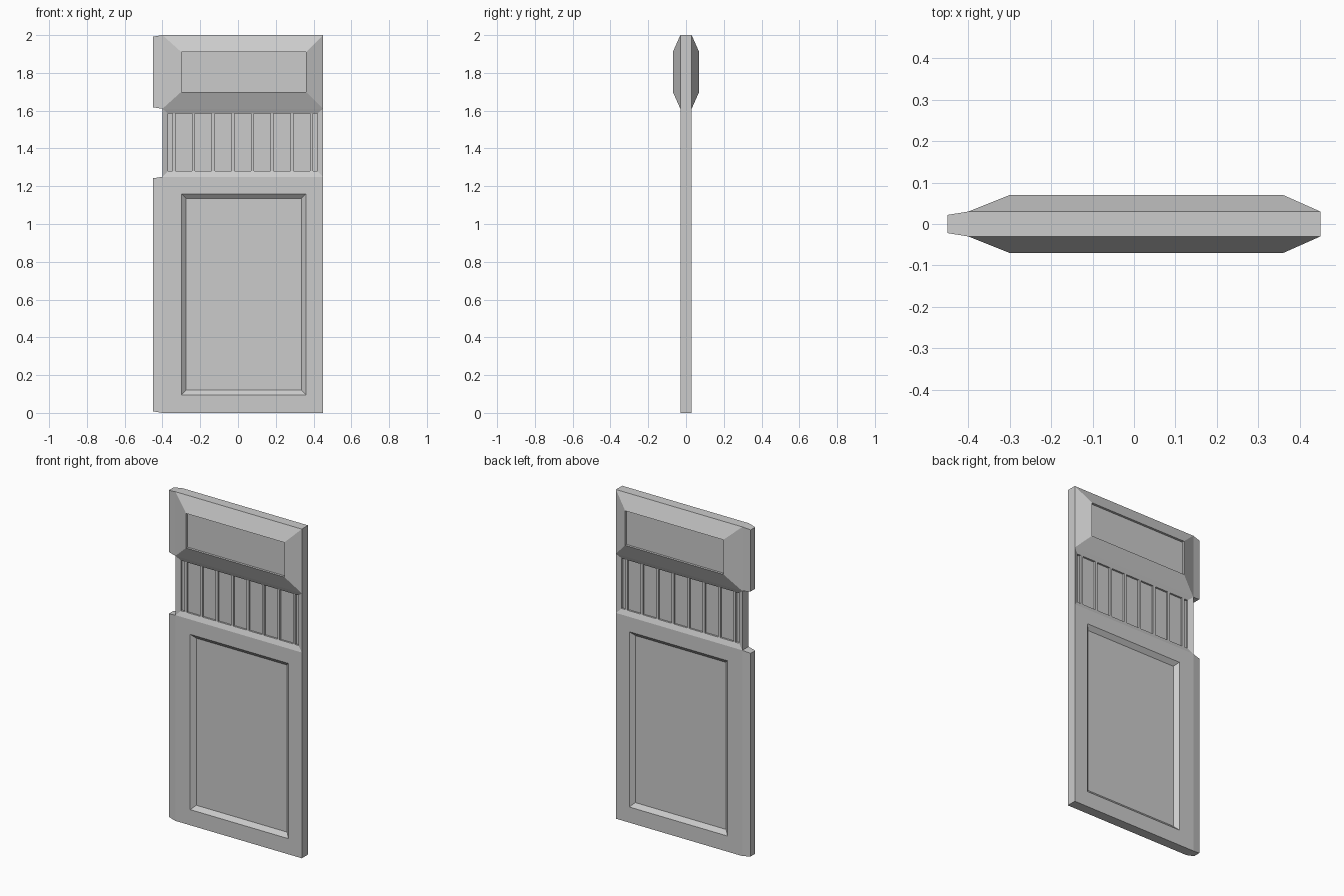
import bpy, bmesh

if "Cube" in bpy.data.objects:
    bpy.data.objects.remove(bpy.data.objects["Cube"])


def make(name, bm):
    bmesh.ops.recalc_face_normals(bm, faces=bm.faces)
    me = bpy.data.meshes.new(name)
    bm.to_mesh(me)
    bm.free()
    ob = bpy.data.objects.new(name, me)
    bpy.context.collection.objects.link(ob)
    return ob


def stepped_panel(name, rings, sides):
    """Nested rectangles (x0, x1, z0, z1, depth) on both faces.
    sides: outer walls to close (0 bottom, 1 right, 2 top, 3 left)."""
    bm = bmesh.new()
    outer = []
    for s in (-1, 1):
        loops = [[bm.verts.new((x, s * d, z)) for x, z in
                  ((x0, z0), (x1, z0), (x1, z1), (x0, z1))]
                 for x0, x1, z0, z1, d in rings]
        for a, b in zip(loops, loops[1:]):
            for i in range(4):
                j = (i + 1) % 4
                bm.faces.new((a[i], a[j], b[j], b[i]))
        bm.faces.new(loops[-1])
        outer.append(loops[0])
    f, k = outer
    for i in sides:
        j = (i + 1) % 4
        bm.faces.new((f[i], f[j], k[j], k[i]))
    return make(name, bm)


def edge_strip(name, z0, z1):
    """Tapered strip along the left edge, open where it joins the door."""
    bm = bmesh.new()
    a, b = [[bm.verts.new((x, y, z)) for y, z in
             ((-d, z0 + t), (d, z0 + t), (d, z1 - t), (-d, z1 - t))]
            for x, d, t in ((-0.40, 0.03, 0.0), (-0.45, 0.022, 0.008))]
    for i in range(4):
        j = (i + 1) % 4
        bm.faces.new((a[i], a[j], b[j], b[i]))
    bm.faces.new(b)
    return make(name, bm)


L, R = -0.40, 0.45

# lower door leaf with sunken panel
stepped_panel("lower_panel", [
    (L, R, 0, 1.25, 0.03),
    (-0.30, 0.36, 0.095, 1.16, 0.03),
    (-0.275, 0.335, 0.12, 1.135, 0.008)], (0, 1))

# slatted section, sloped frame around a recess
stepped_panel("slat_frame", [
    (L, R, 1.25, 1.61, 0.03),
    (-0.37, 0.42, 1.28, 1.585, 0.018),
    (-0.37, 0.42, 1.28, 1.585, 0.007)], (1, 3))

# raised head block with shallow recess
stepped_panel("head_block", [
    (L, R, 1.61, 2.0, 0.03),
    (-0.30, 0.36, 1.70, 1.91, 0.07),
    (-0.30, 0.36, 1.70, 1.91, 0.056)], (1, 2))

# tapered left edges
edge_strip("lower_edge", 0, 1.25)
edge_strip("upper_edge", 1.61, 2.0)

# vertical slats
for n in range(8):
    x = -0.339 + n * 0.104
    stepped_panel(f"slat_{n + 1}",
                  [(x - 0.008, x + 0.008, 1.28, 1.585, 0.018)], (1, 3))
